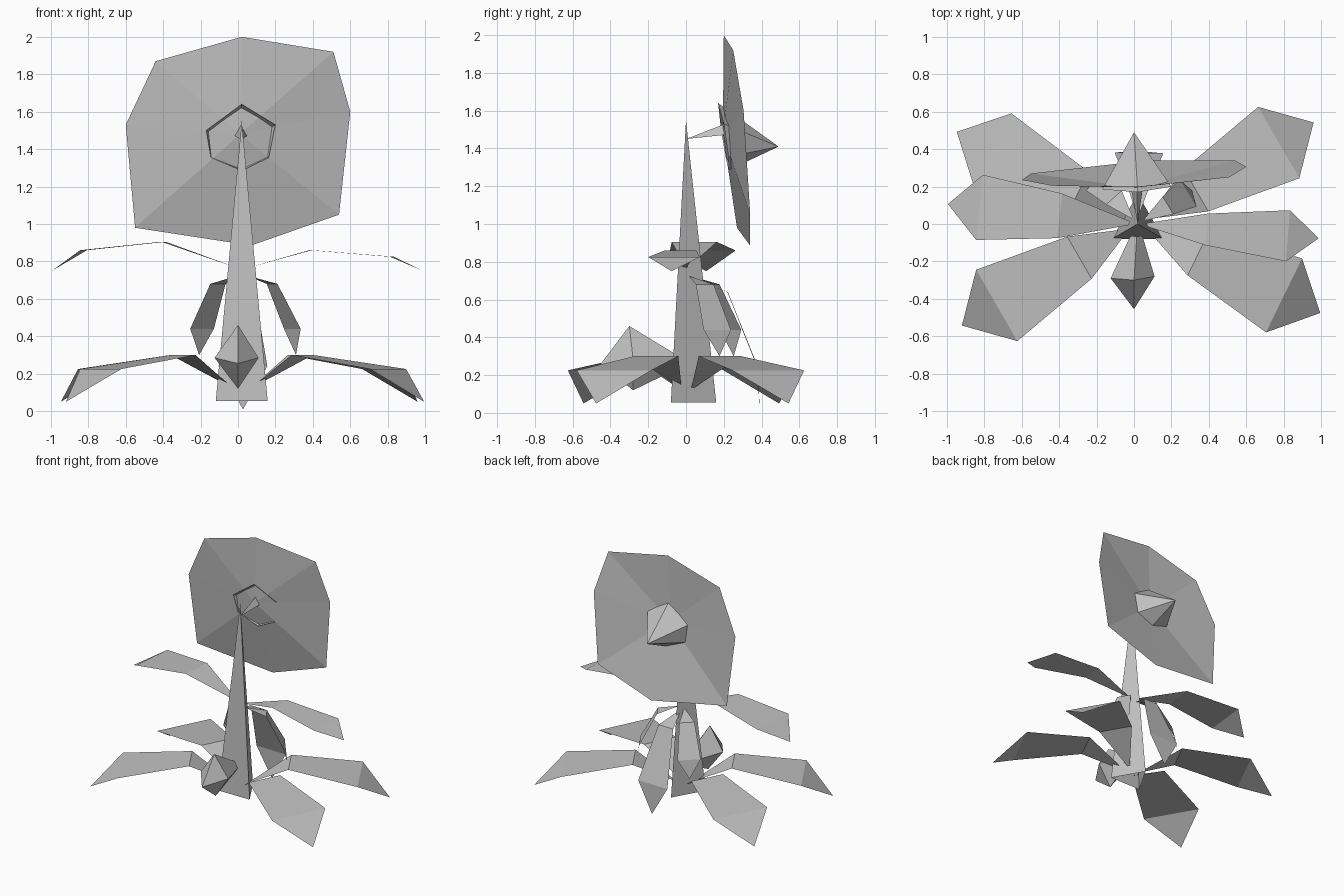
import bpy
from math import cos, sin, pi, radians
from mathutils import Vector

old = bpy.data.objects.get("Cube")
if old:
    bpy.data.objects.remove(old, do_unlink=True)

grey = bpy.data.materials.new("plain_grey")
grey.use_nodes = True
colour = (0.53, 0.53, 0.53, 1)
grey.diffuse_color = colour
grey.node_tree.nodes["Principled BSDF"].inputs["Base Color"].default_value = colour

AXIS = Vector((0.02, 0, 0))  # centre line of the stem


def build(name, verts, faces):
    mesh = bpy.data.meshes.new(name)
    mesh.from_pydata(verts, [], faces)
    mesh.materials.append(grey)
    obj = bpy.data.objects.new(name, mesh)
    bpy.context.collection.objects.link(obj)
    return obj


def fan(name, apex, rim):
    """Open cone: triangles from an apex to a closed rim."""
    n = len(rim)
    return build(name, [apex] + rim, [(0, i + 1, (i + 1) % n + 1) for i in range(n)])


def leaf(name, angle, stations):
    """Thin folded leaf; stations are (reach, half width, height) from root to tip."""
    a = radians(angle)
    out, side = Vector((cos(a), sin(a), 0)), Vector((-sin(a), cos(a), 0))
    root, inner, outer, tip = [AXIS + out * r + Vector((0, 0, z)) for r, w, z in stations]
    wi, wo = side * stations[1][1], side * stations[2][1]
    verts = [root, inner - wi, inner + wi, outer - wo, outer + wo, tip]
    return build(name, verts, [(0, 1, 2), (1, 3, 4, 2), (3, 5, 4)])


# Three-sided tapering stem
stem_rim = [AXIS + Vector((0.16 * cos(a), 0.16 * sin(a), 0.055))
            for a in (pi / 2 + i * 2 * pi / 3 for i in range(3))]
fan("stem", (0.02, 0, 1.55), stem_rim)

# Low spreading leaves
low = [(0.05, 0, 0.12), (0.36, 0.13, 0.30), (0.87, 0.22, 0.225), (1.085, 0, 0.05)]
for name, angle in (("front_left", -26), ("back_left", 30), ("back_right", 153), ("front_right", 210)):
    leaf("low_leaf_" + name, angle, low)

# High side leaves
leaf("high_leaf_left", -4.5,
     [(0.01, 0, 0.76), (0.37, 0.085, 0.86), (0.805, 0.137, 0.825), (0.97, 0, 0.75)])
leaf("high_leaf_right", 174,
     [(0.01, 0, 0.76), (0.42, 0.12, 0.905), (0.85, 0.175, 0.86), (1.02, 0, 0.75)])

# Drooping leaves
droop = [(0.03, 0, 0.725), (0.19, 0.055, 0.68), (0.317, 0.085, 0.44), (0.34, 0, 0.30)]
leaf("drooping_leaf_left", 31.5, droop)
leaf("drooping_leaf_right", 132, droop)
leaf("drooping_leaf_back", 89,
     [(0.03, 0, 0.71), (0.22, 0.065, 0.64), (0.38, 0.13, 0.24), (0.39, 0, 0.01)])

# Bud at the foot: two cones sharing a rim
bud_rim = [(0, -0.30, 0.46), (-0.125, -0.29, 0.285), (0, -0.28, 0.12), (0.11, -0.28, 0.285)]
fan("bud_front", (0, -0.455, 0.255), bud_rim)
fan("bud_back", (0.02, 0.02, 0.265), bud_rim[::-1])

# Shallow eight-sided flower disc, tilted back
disc_rim = [(0.02, 0.20, 2.0), (0.51, 0.25, 1.92), (0.60, 0.305, 1.60), (0.54, 0.34, 1.05),
            (0.07, 0.34, 0.885), (-0.55, 0.27, 0.98), (-0.60, 0.235, 1.53), (-0.44, 0.205, 1.87)]
fan("flower_disc", (0.01, 0.195, 1.48), disc_rim)

# Pointed calyx behind the disc
calyx_rim = [(0.02, 0.17, 1.64), (0.20, 0.2, 1.53), (0.165, 0.225, 1.355),
             (0.02, 0.225, 1.285), (-0.145, 0.21, 1.355), (-0.17, 0.185, 1.50)]
fan("calyx", (0, 0.49, 1.41), calyx_rim[::-1])

# Thin stalk joining the stem and the flower
stalk_rim = [Vector((0.015 + 0.038 * cos(a), 0.2, 1.49 + 0.038 * sin(a)))
             for a in (pi / 2 + i * 2 * pi / 3 for i in range(3))]
fan("flower_stalk", (0.02, 0, 1.45), stalk_rim[::-1])
